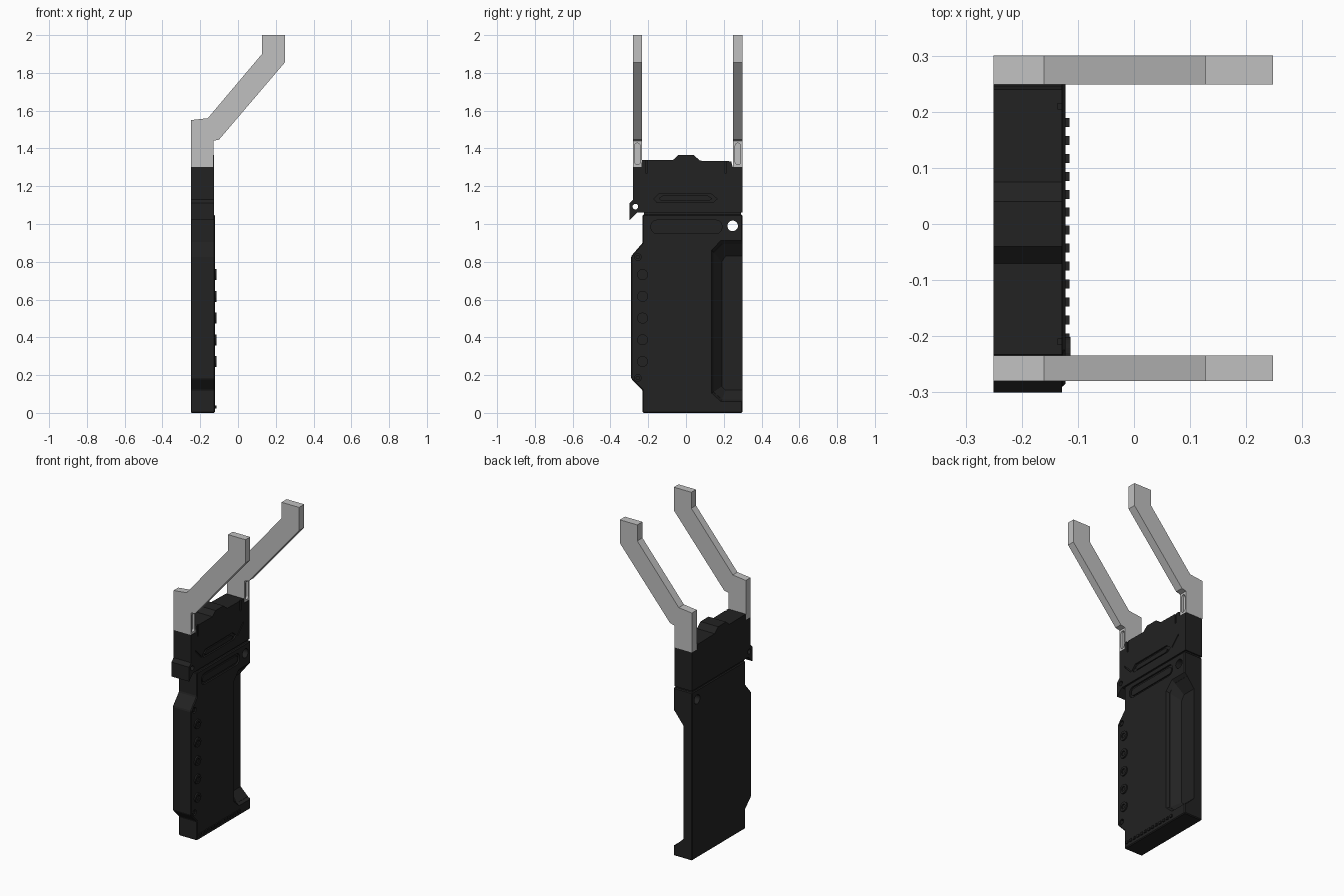
import bpy, bmesh, math

if "Cube" in bpy.data.objects:
    bpy.data.objects.remove(bpy.data.objects["Cube"])


def material(name, v):
    m = bpy.data.materials.new(name)
    m.diffuse_color = (v, v, v, 1)
    m.use_nodes = True
    m.node_tree.nodes["Principled BSDF"].inputs["Base Color"].default_value = m.diffuse_color
    return m


BLACK = material("matte black", 0.016)
GREY = material("light grey", 0.53)


def loft(name, a, b, mat):
    """Solid between two matching loops of 3D points."""
    bm = bmesh.new()
    va = [bm.verts.new(p) for p in a]
    vb = [bm.verts.new(p) for p in b]
    n = len(a)
    bm.faces.new(va)
    bm.faces.new(vb[::-1])
    for i in range(n):
        bm.faces.new((va[i], vb[i], vb[(i + 1) % n], va[(i + 1) % n]))
    bmesh.ops.recalc_face_normals(bm, faces=bm.faces)
    me = bpy.data.meshes.new(name)
    bm.to_mesh(me)
    bm.free()
    me.materials.append(mat)
    ob = bpy.data.objects.new(name, me)
    bpy.context.collection.objects.link(ob)
    return ob


def plate(name, yz, x0, x1, mat=BLACK):
    return loft(name, [(x0, y, z) for y, z in yz], [(x1, y, z) for y, z in yz], mat)


def circle(y, z, r, n=20):
    return [(y + r * math.cos(2 * math.pi * i / n), z + r * math.sin(2 * math.pi * i / n)) for i in range(n)]


def rounded(y0, y1, z0, z1, r, n=5):
    pts = []
    for k, (cy, cz) in enumerate([(y1 - r, z1 - r), (y0 + r, z1 - r), (y0 + r, z0 + r), (y1 - r, z0 + r)]):
        for i in range(n + 1):
            a = math.pi / 2 * (k + i / n)
            pts.append((cy + r * math.cos(a), cz + r * math.sin(a)))
    return pts


def cut(ob, cutters):
    for c in cutters:
        m = ob.modifiers.new("cut", 'BOOLEAN')
        m.operation, m.solver, m.object = 'DIFFERENCE', 'EXACT', c
        bpy.context.view_layer.objects.active = ob
        bpy.ops.object.modifier_apply(modifier=m.name)
        bpy.data.objects.remove(c)


BACK, FRONT, UP = -0.25, -0.122, -0.128

# lower body with side bulge
lower = plate("lower_body", [(-0.23, 0), (0.298, 0), (0.298, 1.05), (-0.23, 1.05), (-0.23, 0.9),
                             (-0.29, 0.83), (-0.29, 0.18), (-0.23, 0.12)], BACK, FRONT)
bev = lower.modifiers.new("edge", 'BEVEL')
bev.width, bev.segments = 0.005, 1
bpy.context.view_layer.objects.active = lower
bpy.ops.object.modifier_apply(modifier="edge")

# side grip recess, stepped and sloping, open at the +y edge
rim = [(0.13, 0.1), (0.13, 0.87), (0.18, 0.925), (0.33, 0.925), (0.33, 0.055), (0.18, 0.055)]
mid = [(0.145, 0.11), (0.145, 0.85), (0.19, 0.895), (0.33, 0.895), (0.33, 0.07), (0.19, 0.07)]
floor = [(0.19, 0.14), (0.19, 0.80), (0.21, 0.83), (0.33, 0.83), (0.33, 0.12), (0.21, 0.12)]
grip = loft("c", [(-0.11, y, z) for y, z in rim], [(-0.14, y, z) for y, z in mid], BLACK)
grip2 = loft("c", [(-0.139, y, z) for y, z in mid], [(-0.19, y, z) for y, z in floor], BLACK)
cut(lower, [grip, grip2,
            plate("c", circle(0.247, 0.99, 0.028, 24), -0.3, 0),
            plate("c", rounded(-0.185, 0.19, 0.95, 1.02, 0.03), FRONT - 0.01, 0),
            plate("c", circle(-0.255, 0.185, 0.018), FRONT - 0.012, 0),
            plate("c", circle(-0.255, 0.825, 0.018), FRONT - 0.012, 0)])
plate("slot_panel", rounded(-0.172, 0.177, 0.963, 1.007, 0.02), FRONT - 0.015, FRONT - 0.003)

# bolts along the bulge
for i in range(5):
    z = 0.272 + 0.115 * i
    b = plate("bolt_%d" % (i + 1), circle(-0.23, z, 0.029), FRONT - 0.01, -0.113)
    cut(b, [plate("c", circle(-0.23, z, 0.016, 6), -0.12, 0)])
for i, z in enumerate((0.185, 0.825)):
    plate("small_bolt_%d" % (i + 1), circle(-0.255, z, 0.012, 6), FRONT - 0.02, FRONT - 0.003)

# row of small teeth along the bottom edge
for i in range(13):
    y = 0.181 - 0.032 * i
    plate("tooth_%d" % (i + 1), [(y - 0.008, 0.022), (y + 0.008, 0.022), (y + 0.008, 0.038), (y - 0.008, 0.038)],
          FRONT - 0.01, -0.115)

# upper body with hook and raised centre
upper = plate("upper_body", [(-0.23, 1.06), (0.298, 1.06), (0.298, 1.303), (0.246, 1.303), (0.24, 1.332),
                             (0.075, 1.335), (0.04, 1.365), (-0.04, 1.365), (-0.07, 1.338), (-0.233, 1.34),
                             (-0.236, 1.303), (-0.28, 1.303), (-0.28, 1.13), (-0.3, 1.11), (-0.3, 1.02),
                             (-0.26, 1.06)], BACK, UP)
cuts = [plate("c", circle(-0.268, 1.092, 0.015, 16), -0.3, 0),
        plate("c", [(-0.155, 1.115), (0.145, 1.115), (0.165, 1.133), (0.13, 1.162), (-0.14, 1.162),
                    (-0.17, 1.133)], UP - 0.01, 0)]
for s in (-1, 1):
    cuts.append(plate("c", [(s * 0.235, 1.18), (s * 0.235, 1.19), (s * 0.18, 1.135), (s * 0.18, 1.125)],
                      UP - 0.006, 0))
    cuts.append(plate("c", [(s * 0.205, 1.27), (s * 0.215, 1.27), (s * 0.215, 1.36), (s * 0.205, 1.36)],
                      UP - 0.008, 0))
cut(upper, cuts)
plate("tray_panel", [(-0.13, 1.122), (0.12, 1.122), (0.14, 1.135), (0.115, 1.15), (-0.125, 1.15),
                     (-0.145, 1.135)], UP - 0.015, UP - 0.002)

# seam filler between the two bodies
plate("seam", [(-0.222, 1.04), (0.29, 1.04), (0.29, 1.07), (-0.222, 1.07)], BACK + 0.006, UP - 0.008)

# two cranked arms, each with a slot in its foot
arm = [(-0.25, 1.303), (-0.25, 1.55), (-0.16, 1.56), (0.127, 1.9), (0.127, 2.0), (0.248, 2.0),
       (0.248, 1.855), (-0.1, 1.447), (-0.13, 1.44), (-0.13, 1.303)]
for name, y0, y1 in (("back_arm", 0.249, 0.3), ("front_arm", -0.28, -0.234)):
    a = loft(name, [(x, y0, z) for x, z in arm], [(x, y1, z) for x, z in arm], GREY)
    c = (y0 + y1) / 2
    cut(a, [plate("c", rounded(c - 0.014, c + 0.014, 1.315, 1.428, 0.013), -0.145, -0.05, GREY)])
